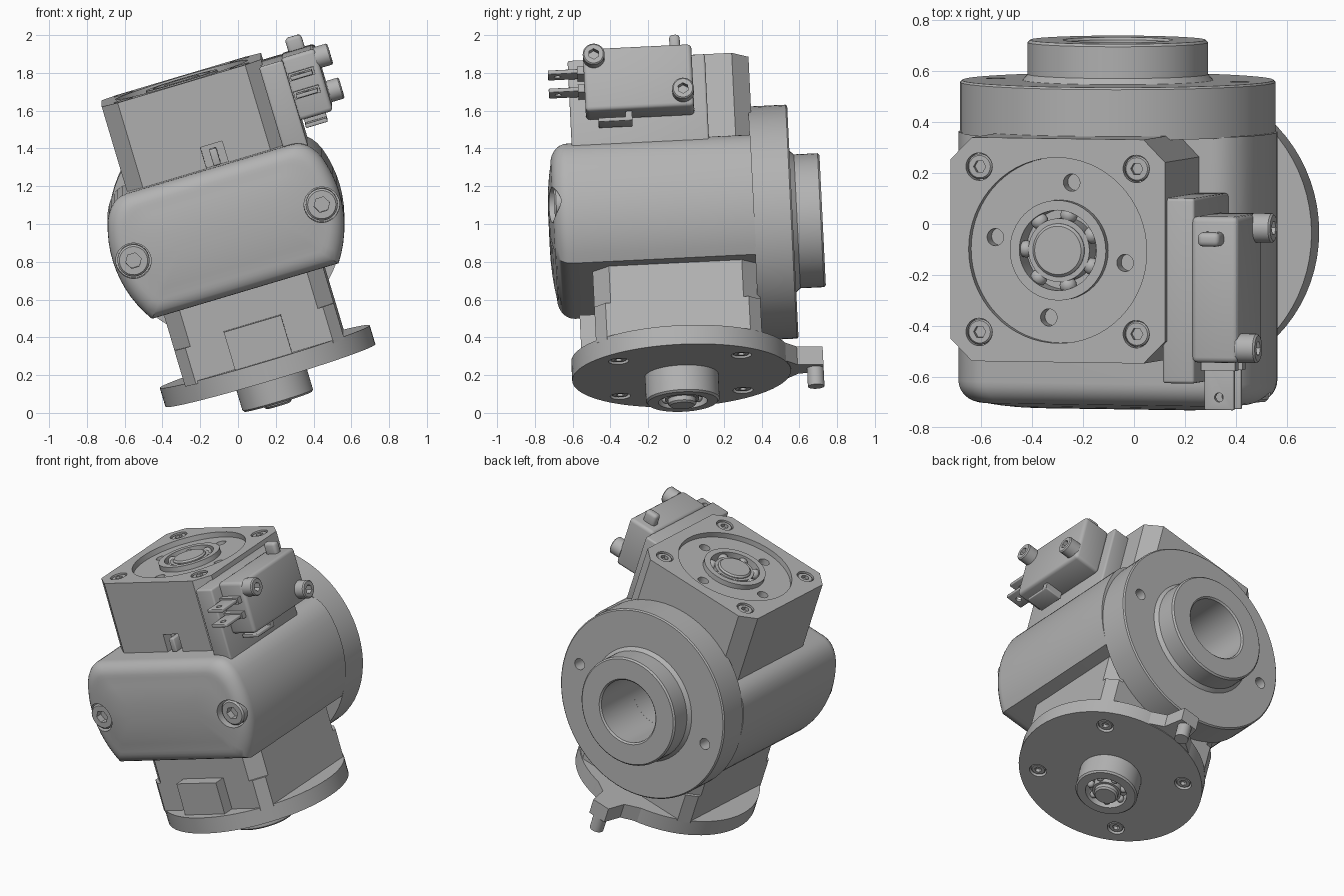
import bpy, bmesh
from math import radians, sin, cos, pi
from mathutils import Matrix, Vector

default = bpy.data.objects.get("Cube")
if default:
    bpy.data.objects.remove(default, do_unlink=True)

# The whole unit leans sideways and slightly forward
POSE = (Matrix.Translation((-0.075, -0.067, 1.01))
        @ Matrix.Rotation(radians(2.8), 4, 'X') @ Matrix.Rotation(radians(-16.6), 4, 'Y'))
X, Y, Z = Vector((1, 0, 0)), Vector((0, 1, 0)), Vector((0, 0, 1))
SIGNS = [(-1, -1), (1, -1), (1, 1), (-1, 1)]
HUB = Vector((0.003, 0, -0.03))  # axis of the back flange

grey = bpy.data.materials.new("machined_grey")
grey.use_nodes = True
grey.diffuse_color = (0.45, 0.45, 0.45, 1)
grey.node_tree.nodes["Principled BSDF"].inputs["Base Color"].default_value = grey.diffuse_color
parts = []


def finish(name, bm):
    bmesh.ops.remove_doubles(bm, verts=bm.verts, dist=1e-5)
    bmesh.ops.recalc_face_normals(bm, faces=bm.faces)
    mesh = bpy.data.meshes.new(name)
    bm.to_mesh(mesh)
    bm.free()
    mesh.materials.append(grey)
    ob = bpy.data.objects.new(name, mesh)
    bpy.context.scene.collection.objects.link(ob)
    ob.matrix_world = POSE
    parts.append(ob)
    return ob


def lathe(name, profile, base, d, steps=48, closed=False):
    """Spin (radius, height) points around direction d from base."""
    bm = bmesh.new()
    vs = [bm.verts.new((r, 0, h)) for r, h in profile]
    es = [bm.edges.new(p) for p in zip(vs, vs[1:])]
    if closed:
        es.append(bm.edges.new((vs[-1], vs[0])))
    bmesh.ops.spin(bm, geom=vs + es, cent=(0, 0, 0), axis=Z, angle=2 * pi, steps=steps)
    turn = Z.rotation_difference(d).to_matrix().to_4x4()
    bm.transform(Matrix.Translation(base) @ turn)
    return finish(name, bm)


def cyl(name, r, h, base, d, steps=32):
    return lathe(name, [(0, 0), (r, 0), (r, h), (0, h)], base, d, steps)


def ring(name, inner, outer, h, base, d):
    return lathe(name, [(inner, 0), (outer, 0), (outer, h), (inner, h)], base, d, 48, True)


def loft(name, rings):
    bm = bmesh.new()
    loops = [[bm.verts.new(p) for p in r] for r in rings]
    n = len(loops[0])
    for a, b in zip(loops, loops[1:]):
        for i in range(n):
            bm.faces.new((a[i], a[(i + 1) % n], b[(i + 1) % n], b[i]))
    bm.faces.new(loops[0])
    bm.faces.new(loops[-1])
    return finish(name, bm)


def box(name, lo, hi, bevel=0):
    bm = bmesh.new()
    bmesh.ops.create_cube(bm, size=1)
    for v in bm.verts:
        v.co = [l + (c + 0.5) * (h - l) for c, l, h in zip(v.co, lo, hi)]
    if bevel:
        bmesh.ops.bevel(bm, geom=bm.edges[:], offset=bevel, segments=3, profile=0.5, affect='EDGES')
    return finish(name, bm)


def cut(ob, *cutters):
    """Subtract cutters, then throw them away."""
    for c in cutters:
        m = ob.modifiers.new("cut", 'BOOLEAN')
        m.operation, m.solver, m.object = 'DIFFERENCE', 'EXACT', c
    bpy.context.view_layer.update()
    mesh = bpy.data.meshes.new_from_object(ob.evaluated_get(bpy.context.evaluated_depsgraph_get()))
    ob.modifiers.clear()
    ob.data = mesh
    for c in cutters:
        parts.remove(c)
        bpy.data.objects.remove(c, do_unlink=True)


def screw(name, r, h, base, d):
    """Socket head with a hexagon recess at its outer end."""
    e = r * 0.12
    head = lathe(name, [(0, 0), (r, 0), (r, h - e), (r - e, h), (0, h)], base, d, 28)
    top = Vector(base) + d * h
    cut(head, cyl("hex", r * 0.5, 0.1, top - d * min(0.045, h * 0.7), d, 6))


def bore():
    return cyl("bore", 0.205, 0.9, HUB, Y, 48)


# Rounded housing: circle clipped by two planes, with rounded top corners
R, TOP, LOW, FRONT, FILLET, CROWN = 0.627, 0.318, -0.357, -0.66, 0.09, 0.025
MIDDLE = 0.012
right = [Vector((R * cos(a), R * sin(a))) for a in (radians(-34.7 + i * 4.9) for i in range(12))]
a0, a1, a2 = right[-1], Vector((0.545, TOP)), Vector((0.45, TOP))
right += [a0 * (1 - t) ** 2 + a1 * 2 * t * (1 - t) + a2 * t * t for t in (i / 6 for i in range(1, 7))]
outline = right + [Vector((-p.x, p.y)) for p in reversed(right)]
mid, half = (TOP + LOW) / 2, (TOP - LOW) / 2


def section(v, d):
    return [(MIDDLE + p.x * (R - d) / R, v, mid + (p.y - mid) * (half - d) / half) for p in outline]


rings = [section(0.43, 0)]
for i in range(8):
    a = i * pi / 14
    rings.append(section(FRONT + CROWN + FILLET * (1 - sin(a)), FILLET * (1 - cos(a))))
for t in (0.25, 0.5, 0.75, 1):  # gently crowned front face
    rings.append(section(FRONT + CROWN * (1 - t) ** 2, FILLET + t * (half - FILLET) * 0.9))
housing = loft("housing", rings)
SCREWS = [(MIDDLE + s * 0.52, -0.55, -0.03) for s in (-1, 1)]
cut(housing, bore(), *[cyl("counterbore", 0.094, 0.3, p, -Y) for p in SCREWS])
for p in SCREWS:
    screw("housing_screw", 0.085, 0.075, p, -Y)


# Square gear block, its corner chamfers narrower at the foot
def octagon(c, w, s=0.44):
    quarter = [(s, s - c), (s - c, s)]
    back = quarter + [(-u, v) for u, v in reversed(quarter)]
    return [(u, v, w) for u, v in back + [(-u, -v) for u, v in back]]


block = loft("gear_block", [octagon(0.088, w) for w in (-0.56, 0.787)])
loft("gear_block_foot", [octagon(0.06, w) for w in (-0.76, -0.56)])
cutters = [bore(), cyl("recess", 0.365, 0.2, (0, 0, 0.752), Z, 64),
           cyl("bearing_seat", 0.195, 0.3, (0, 0, 0.68), Z, 48),
           box("window", (0, -0.5, 0.30), (0.12, -0.37, 0.435))]
cutters += [cyl("bolt_seat", 0.054, 0.1, (a * 0.322, b * 0.325, 0.752), Z) for a, b in SIGNS]
cutters += [cyl("pin_hole", 0.034, 0.3, (0.27 * cos(a), 0.27 * sin(a), 0.69), Z, 20)
            for a in (radians(80 + 90 * i) for i in range(4))]
cut(block, *cutters)
for a, b in SIGNS:
    screw("top_bolt", 0.05, 0.03, (a * 0.322, b * 0.325, 0.75), Z)
box("window_latch", (0.04, -0.45, 0.32), (0.08, -0.36, 0.41), 0.008)
box("front_boss", (-0.16, -0.52, -0.77), (0.155, -0.42, -0.535))

# Shaft and ball bearings at both ends
lathe("main_shaft", [(0, -1.015), (0.065, -1.015), (0.075, -1.005), (0.075, -0.7), (0.105, -0.7),
                     (0.105, 0.775), (0.095, 0.785), (0, 0.785)], (0, 0, 0), Z)
ring("top_outer_race", 0.158, 0.197, 0.105, (0, 0, 0.68), Z)
ring("top_inner_race", 0.10, 0.125, 0.09, (0, 0, 0.68), Z)
ring("bottom_inner_race", 0.07, 0.09, 0.09, (0, 0, -0.98), Z)
for name, r, size, w in (("top_ball", 0.142, 0.034, 0.742), ("bottom_ball", 0.107, 0.024, -0.955)):
    for i in range(7):
        a = radians(25 + i * 360 / 7)
        bm = bmesh.new()
        bmesh.ops.create_uvsphere(bm, u_segments=16, v_segments=10, radius=size)
        bm.transform(Matrix.Translation((r * cos(a), r * sin(a), w)))
        finish(name, bm)

# Back flange with bored hub
flange = lathe("back_flange", [(0.205, 0.425), (0.205, 0.78), (0.215, 0.79), (0.345, 0.79), (0.355, 0.78),
                               (0.355, 0.655), (0.375, 0.632), (0.612, 0.632), (0.62, 0.624), (0.62, 0.425)],
               HUB, Y, 72, True)
cut(flange, *[cyl("hole", 0.037, 0.5, HUB + X * s * 0.5 + Y * 0.5, Y, 24) for s in (-1, 1)])

# Bottom disc with bearing hub and lever
disc = lathe("bottom_disc", [(0, -0.745), (0.58, -0.745), (0.58, -0.85), (0.195, -0.85), (0.195, -0.985),
                             (0.185, -0.995), (0.13, -0.995), (0.13, -0.92), (0, -0.92)], (0.004, 0.004, 0), Z, 72)
cut(disc, *[cyl("bolt_seat", 0.054, 0.1, (a * 0.325, b * 0.325, -0.81), -Z) for a, b in SIGNS])
for a, b in SIGNS:
    screw("bottom_bolt", 0.046, 0.035, (a * 0.325, b * 0.325, -0.808), -Z)
half_tab = [(0.25, 0.5), (0.085, 0.62), (0.06, 0.757)]
tab = half_tab + [(-u, v) for u, v in reversed(half_tab)]
loft("lever_tab", [[(u, v, w) for u, v in tab] for w in (-0.845, -0.745)])
cyl("lever_pin", 0.044, 0.17, (0, 0.713, -0.945), Z)

# Limit switch on its mounting plate
box("switch_plate", (0.42, -0.518, 0.25), (0.55, 0.21, 0.757), 0.012)
box("switch_body", (0.54, -0.435, 0.42), (0.73, 0.14, 0.765), 0.022)
screw("switch_screw", 0.058, 0.08, (0.72, -0.378, 0.712), X)
screw("switch_screw", 0.058, 0.08, (0.72, 0.086, 0.50), X)
box("switch_button", (0.585, 0.025, 0.74), (0.675, 0.081, 0.838), 0.02)
for w in (0.545, 0.645):
    blade = box("terminal_blade", (0.565, -0.625, w), (0.685, -0.42, w + 0.022), 0.005)
    cut(blade, cyl("eyelet", 0.018, 0.1, (0.625, -0.575, w - 0.04), Z, 16))
    box("terminal_collar", (0.555, -0.47, w - 0.01), (0.695, -0.42, w + 0.032))
box("lower_terminal", (0.565, -0.37, 0.37), (0.685, -0.19, 0.392), 0.005)
box("lower_terminal_post", (0.565, -0.225, 0.375), (0.685, -0.19, 0.44))

# Smooth the round surfaces, keep machined edges crisp
bpy.ops.object.select_all(action='DESELECT')
for ob in parts:
    ob.select_set(True)
bpy.context.view_layer.objects.active = parts[0]
bpy.ops.object.shade_smooth_by_angle(angle=radians(30))
